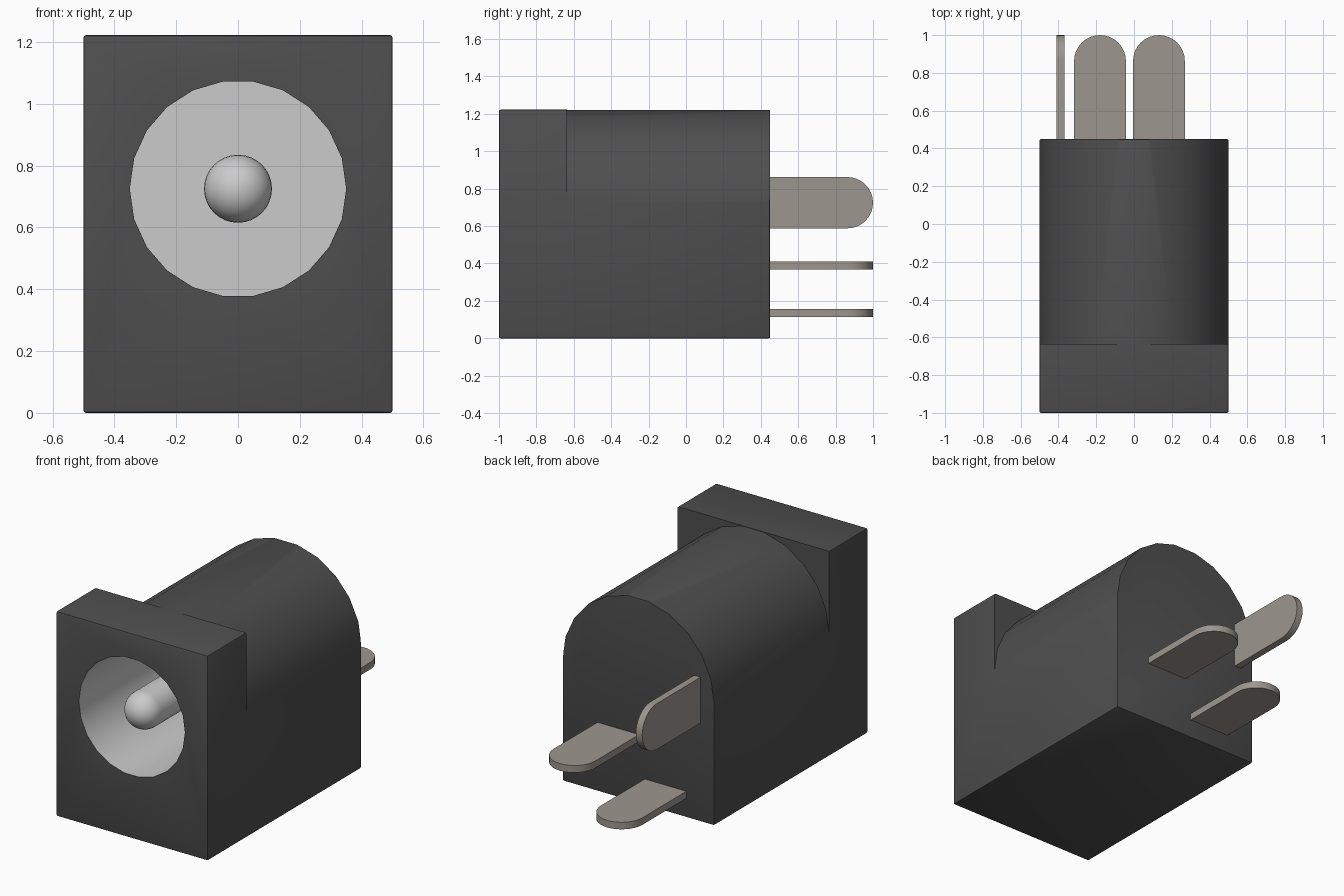
import bpy
import bmesh
import math
from mathutils import Matrix

if "Cube" in bpy.data.objects:
    bpy.data.objects.remove(bpy.data.objects["Cube"], do_unlink=True)


def material(name, rgb, rough=0.6):
    m = bpy.data.materials.new(name)
    m.use_nodes = True
    m.diffuse_color = (*rgb, 1)
    shader = m.node_tree.nodes["Principled BSDF"]
    shader.inputs["Base Color"].default_value = (*rgb, 1)
    shader.inputs["Roughness"].default_value = rough
    return m


BLACK = material("black_plastic", (0.078, 0.078, 0.078))
SILVER = material("silver_contact", (0.60, 0.60, 0.60))
TIN = material("tinned_lug", (0.34, 0.305, 0.275))


def make(name, bm, mat):
    bmesh.ops.recalc_face_normals(bm, faces=bm.faces)
    mesh = bpy.data.meshes.new(name)
    bm.to_mesh(mesh)
    bm.free()
    mesh.materials.append(mat)
    ob = bpy.data.objects.new(name, mesh)
    bpy.context.collection.objects.link(ob)
    return ob


def prism(name, outline, depth, matrix, mat):
    """Extrude a flat (u, v) outline along +w, then place it with a matrix."""
    bm = bmesh.new()
    face = bm.faces.new([bm.verts.new((u, v, 0)) for u, v in outline])
    out = bmesh.ops.extrude_face_region(bm, geom=[face])
    moved = [g for g in out["geom"] if isinstance(g, bmesh.types.BMVert)]
    bmesh.ops.translate(bm, verts=moved, vec=(0, 0, depth))
    bmesh.ops.transform(bm, verts=bm.verts, matrix=matrix)
    return make(name, bm, mat)


def activate(ob):
    bpy.ops.object.select_all(action="DESELECT")
    ob.select_set(True)
    bpy.context.view_layer.objects.active = ob


def smooth(ob, angle=30):
    activate(ob)
    bpy.ops.object.shade_smooth_by_angle(angle=math.radians(angle))


def carve(ob, cutter):
    """Subtract the cutter, keep its material on the cut faces, then drop it."""
    activate(ob)
    cutter.hide_render = True
    mod = ob.modifiers.new("cut", "BOOLEAN")
    mod.operation = "DIFFERENCE"
    mod.solver = "EXACT"
    mod.material_mode = "TRANSFER"
    mod.object = cutter
    bpy.ops.object.modifier_apply(modifier=mod.name)
    bpy.data.objects.remove(cutter, do_unlink=True)


def arc(radius, start, end, steps, cu=0.0, cv=0.0):
    return [(cu + radius * math.cos(start + (end - start) * i / steps),
             cv + radius * math.sin(start + (end - start) * i / steps))
            for i in range(steps + 1)]


FRONT, SHOULDER, BACK = -1.0, -0.635, 0.45
AXIS_Z, HEIGHT, SIDES = 0.725, 1.222, 22


def along_y(y):
    """u -> x, v -> z, w -> y, starting at the given y."""
    return Matrix(((1, 0, 0, 0), (0, 0, 1, y), (0, 1, 0, 0), (0, 0, 0, 1)))


# Housing block with slightly eased edges
housing = prism("housing", [(-.5, 0), (.5, 0), (.5, HEIGHT), (-.5, HEIGHT)],
                BACK - FRONT, along_y(FRONT), BLACK)
activate(housing)
bevel = housing.modifiers.new("eased_edges", "BEVEL")
bevel.width = 0.008
bevel.segments = 2
bpy.ops.object.modifier_apply(modifier=bevel.name)

# Round the top behind the square front flange
crown = arc(0.5, 0, math.pi, SIDES // 2, 0, AXIS_Z)
carve(housing, prism("crown_cutter",
                     [(.6, AXIS_Z)] + crown + [(-.6, AXIS_Z), (-.6, 1.4), (.6, 1.4)],
                     1.3, along_y(SHOULDER), BLACK))

# Socket bore with a silver lining
bore = arc(0.35, 0, math.tau, SIDES, 0, AXIS_Z)[:-1]
carve(housing, prism("bore_cutter", bore, 1.45, along_y(FRONT - 0.1), SILVER))
smooth(housing)

# Round-nosed centre contact, turned around the bore axis
R, NOSE, FLOOR = 0.11, -0.88, 0.36
bm = bmesh.new()
profile = [(0, NOSE - R)]
for i in range(1, 9):
    a = math.pi / 2 * i / 8
    profile.append((R * math.sin(a), NOSE - R * math.cos(a)))
profile.append((R, FLOOR))
vs = [bm.verts.new((r, y, AXIS_Z)) for r, y in profile]
es = [bm.edges.new(pair) for pair in zip(vs, vs[1:])]
bmesh.ops.spin(bm, geom=vs + es, cent=(0, 0, AXIS_Z), axis=(0, 1, 0),
               angle=math.tau, steps=32)
bmesh.ops.remove_doubles(bm, verts=bm.verts, dist=0.0005)
smooth(make("centre_contact", bm, SILVER))

# Round-ended solder lugs: centre x, centre z, upright or flat
W, THICK = 0.137, 0.042
lug = [(-W, BACK - 0.03), (W, BACK - 0.03)] + arc(W, 0, math.pi, 16, 0, 1 - W)
for name, x, z, upright in (("upper_lug", 0.132, 0.39, False),
                            ("lower_lug", -0.18, 0.135, False),
                            ("side_lug", -0.39, 0.725, True)):
    turn = Matrix.Rotation(math.pi / 2 if upright else 0, 4, "Y")
    place = Matrix.Translation((x, 0, z)) @ turn @ Matrix.Translation((0, 0, -THICK / 2))
    smooth(prism(name, lug, THICK, place, TIN))
